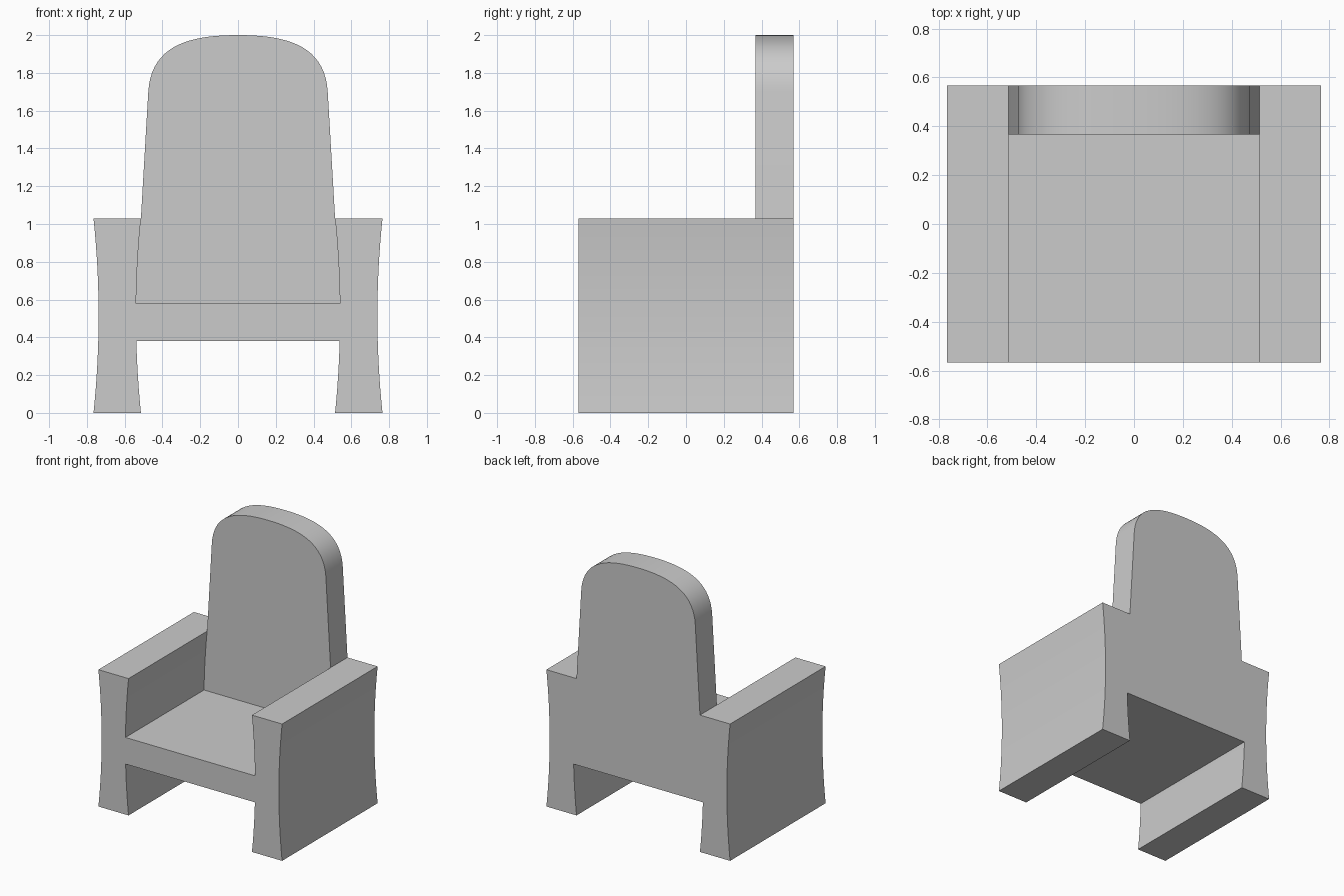
import bpy, bmesh, math
from mathutils import Vector
from mathutils.geometry import interpolate_bezier

if "Cube" in bpy.data.objects:
    bpy.data.objects.remove(bpy.data.objects["Cube"])

DEPTH = 0.568          # half depth of the chair
BACK_Y = 0.367         # front plane of the backrest
ARM_Z = 1.03
SEAT_Z0, SEAT_Z1 = 0.38, 0.58


def flare(z):
    """0 at the arm's waist, 1 at the floor and the arm top."""
    return ((z - ARM_Z / 2) / (ARM_Z / 2)) ** 2


def side(x_waist, dx, z0, z1, n):
    """Curved upright arm edge as (x, z) points."""
    zs = [z0 + (z1 - z0) * i / n for i in range(n + 1)]
    return [(x_waist + dx * flare(z), z) for z in zs]


def mirrored(chain):
    return [(-x, z) for x, z in reversed(chain)]


bm = bmesh.new()


def face(points):
    bm.faces.new([bm.verts.new(p) for p in points])


def cap(outline, y):
    face([(x, y, z) for x, z in outline])


def walls(chain, y0, y1):
    for (xa, za), (xb, zb) in zip(chain, chain[1:]):
        face([(xa, y0, za), (xb, y0, zb), (xb, y1, zb), (xa, y1, za)])


# Arm profiles: outside, below the seat, above the seat
outer = side(0.738, 0.027, 0, ARM_Z, 16)
leg_inner = side(0.54, -0.026, SEAT_Z0, 0, 6)
arm_inner = side(0.54, -0.026, ARM_Z, SEAT_Z1, 6)
under = mirrored(leg_inner) + leg_inner
notch = arm_inner + mirrored(arm_inner)

# Backrest outline: straight tapering sides and a rounded top
curve = interpolate_bezier(Vector((0.475, 1.70)), Vector((0.46, 1.95)),
                           Vector((0.25, 2.0)), Vector((0, 2.0)), 20)
half = [arm_inner[0]] + [(p.x, p.y) for p in curve]
hood = half + mirrored(half)[1:]

# Arms, feet and seat underside run the full depth
walls(mirrored(outer) + under + outer, -DEPTH, DEPTH)

# Arm tops
xi, xo = arm_inner[0][0], outer[-1][0]
for s in (-1, 1):
    face([(s * xo, -DEPTH, ARM_Z), (s * xi, -DEPTH, ARM_Z), (s * xi, BACK_Y, ARM_Z),
          (s * xi, DEPTH, ARM_Z), (s * xo, DEPTH, ARM_Z)])

# Seat top and inner arm sides
walls(notch, -DEPTH, BACK_Y)

# Backrest rim and front
walls(hood, BACK_Y, DEPTH)
cap(hood + notch[::-1][1:-1], BACK_Y)

# Front and rear of the whole body
cap(under + outer + notch + mirrored(outer), -DEPTH)
cap(under + outer + hood + mirrored(outer), DEPTH)

# Weld into one closed shell
bmesh.ops.remove_doubles(bm, verts=bm.verts, dist=1e-4)
bmesh.ops.recalc_face_normals(bm, faces=bm.faces)
mesh = bpy.data.meshes.new("armchair_body")
bm.to_mesh(mesh)
bm.free()
chair = bpy.data.objects.new("armchair_body", mesh)
bpy.context.collection.objects.link(chair)
bpy.context.view_layer.objects.active = chair
chair.select_set(True)
bpy.ops.object.shade_smooth_by_angle(angle=math.radians(30))
